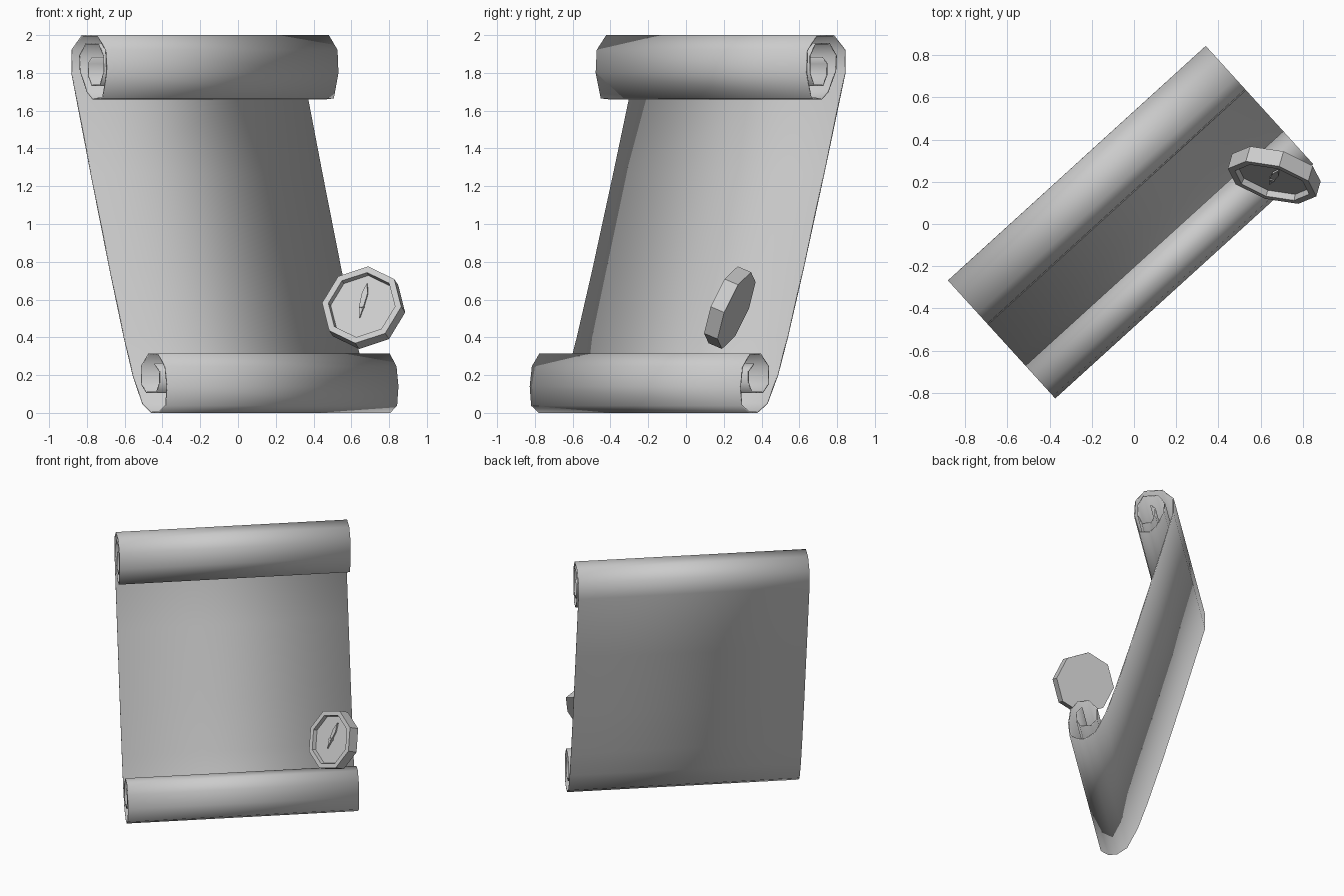
import bpy
import bmesh
from math import cos, sin, pi, radians
from mathutils import Matrix, Vector

cube = bpy.data.objects.get("Cube")
if cube:
    bpy.data.objects.remove(cube, do_unlink=True)

grey = bpy.data.materials.new("plain grey")
grey.use_nodes = True
COLOUR = (0.6, 0.6, 0.6, 1)
grey.diffuse_color = COLOUR
grey.node_tree.nodes["Principled BSDF"].inputs["Base Color"].default_value = COLOUR


def make_object(name, bm, frame):
    bmesh.ops.recalc_face_normals(bm, faces=bm.faces)
    mesh = bpy.data.meshes.new(name)
    bm.to_mesh(mesh)
    bm.free()
    mesh.materials.append(grey)
    obj = bpy.data.objects.new(name, mesh)
    obj.matrix_world = frame
    bpy.context.collection.objects.link(obj)
    return obj


def axes(right, forward, normal, origin):
    m = Matrix((right, forward, normal)).transposed().to_4x4()
    m.translation = origin
    return m


def prism(name, outline, low, high, frame):
    bm = bmesh.new()
    face = bm.faces.new([bm.verts.new((x, y, low)) for x, y in outline])
    grown = bmesh.ops.extrude_face_region(bm, geom=[face], use_keep_orig=True)
    tops = [v for v in grown["geom"] if isinstance(v, bmesh.types.BMVert)]
    bmesh.ops.translate(bm, verts=tops, vec=(0, 0, high - low))
    return make_object(name, bm, frame)


# Scroll: one profile (depth, height) from the inner top curl to the inner bottom curl
top_curl = [(-.23, 1.88), (-.262, 1.85), (-.262, 1.79), (-.235, 1.735),
            (-.17, 1.735), (-.14, 1.80), (-.14, 1.89), (-.18, 1.955),
            (-.28, 1.955), (-.33, 1.89), (-.325, 1.81), (-.27, 1.70),
            (-.225, 1.662), (-.15, 1.668), (-.115, 1.80), (-.122, 1.92),
            (-.188, 1.996), (-.312, 1.996), (-.392, 1.92), (-.392, 1.80)]
sheet = [(-.24, 1.265), (-.091, .757), (.02, .40)]
bottom_curl = [(.09, .20), (.165, .05), (.235, .004), (.295, .004),
               (.347, .04), (.357, .14), (.342, .245), (.29, .311),
               (.212, .311), (.155, .245), (.155, .155), (.195, .11),
               (.275, .11), (.30, .16), (.30, .22), (.26, .26)]
profile = top_curl + sheet + bottom_curl

along = Vector((.74, .673, 0)).normalized()
depth = Vector((along.y, -along.x, 0))
scroll_frame = axes(depth, Vector((0, 0, 1)), -along, (0, 0, 0))
bm = bmesh.new()
ends = [[bm.verts.new((w, z, e)) for w, z in profile] for e in (-.82, .833)]
for i in range(len(profile) - 1):
    bm.faces.new((ends[0][i], ends[0][i + 1], ends[1][i + 1], ends[1][i]))
scroll = make_object("rolled_scroll", bm, scroll_frame)
solid = scroll.modifiers.new("paper thickness", "SOLIDIFY")
solid.thickness = .008
solid.offset = 0

bpy.ops.object.select_all(action="DESELECT")
scroll.select_set(True)
bpy.context.view_layer.objects.active = scroll
bpy.ops.object.shade_smooth_by_angle(angle=radians(30))

# Compass case: eight-sided dish leaning back beside the lower roll
normal = Vector((-.26, -.89, .38)).normalized()
up = (Vector((0, 0, 1)) - normal * normal.z).normalized()
compass_frame = axes(up.cross(normal), up, normal, (.665, .232, .557))

bm = bmesh.new()
rings = []
for radius, height in ((.22, -.04), (.22, .04), (.185, .04), (.18, .01)):
    turns = [k * pi / 4 - .05 for k in range(8)]
    rings.append([bm.verts.new((radius * cos(a), radius * sin(a), height))
                  for a in turns])
for lower, upper in zip(rings, rings[1:]):
    for k in range(8):
        n = (k + 1) % 8
        bm.faces.new((lower[k], lower[n], upper[n], upper[k]))
bm.faces.new(rings[0])
bm.faces.new(rings[-1])
make_object("compass_case", bm, compass_frame)

# Compass needle and pivot
needle = [(.012, .13), (-.01, .075), (-.017, 0), (-.008, -.068), (.008, 0), (.021, .07)]
prism("compass_needle", needle, .016, .028, compass_frame)
pivot = [(.013 * cos(k * pi / 4) - .004, .013 * sin(k * pi / 4)) for k in range(8)]
prism("needle_pivot", pivot, .01, .034, compass_frame)
